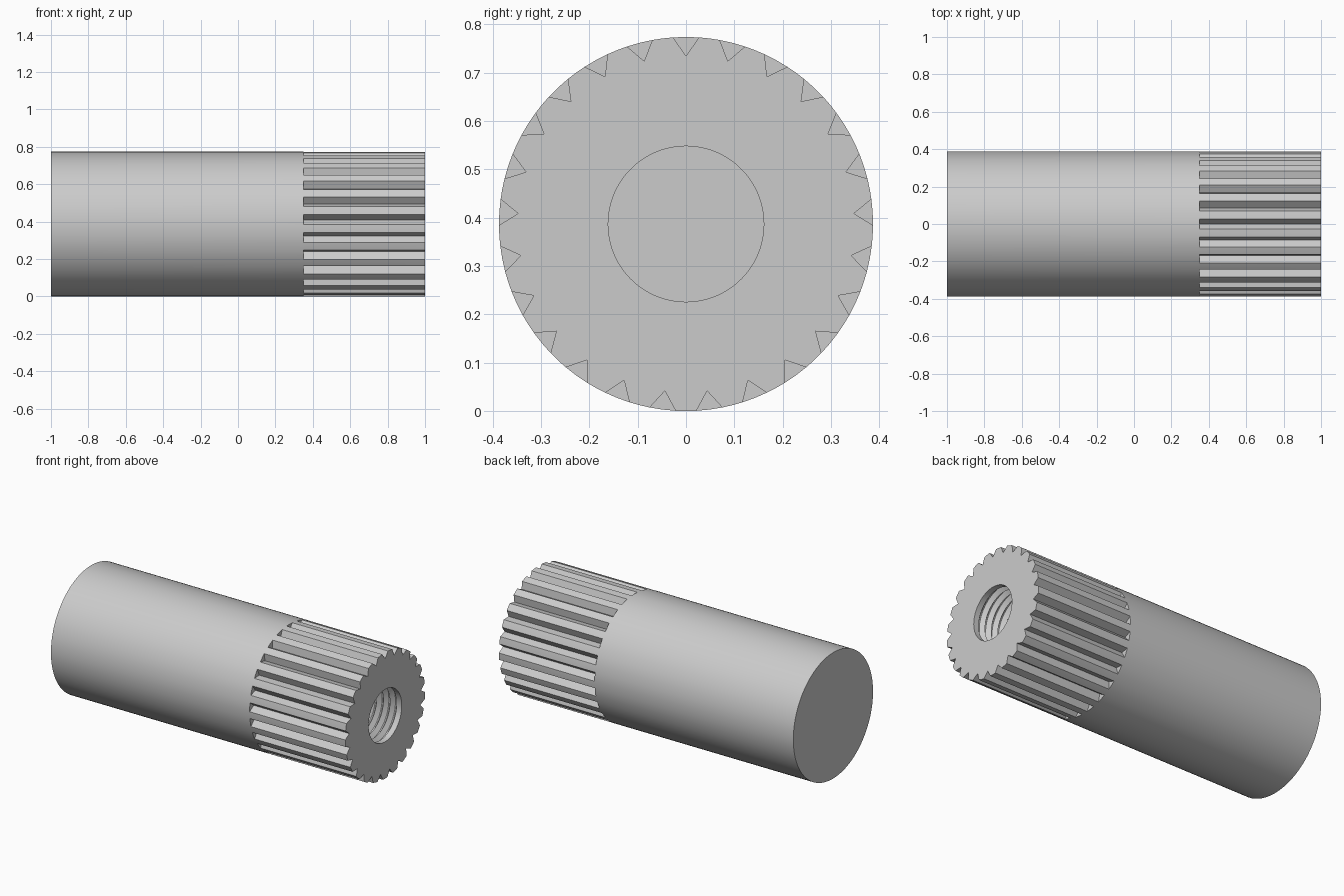
import bpy, bmesh, math

if "Cube" in bpy.data.objects:
    bpy.data.objects.remove(bpy.data.objects["Cube"])

R = 0.387          # shaft radius, also height of the axis
NOTCH_R = 0.348    # radius at the bottom of each notch
BORE_R = 0.161
TEETH = 25
STEP = 360 / TEETH

steel = bpy.data.materials.new("grey_steel")
steel.diffuse_color = (0.6, 0.6, 0.6, 1)
steel.use_nodes = True
steel.node_tree.nodes["Principled BSDF"].inputs["Base Color"].default_value = steel.diffuse_color

# Angles around the axis: notch edge, notch bottom, notch edge, middle of rib
ANGLES = [math.radians(k * STEP + a) for k in range(TEETH) for a in (-4, 0, 4, 7.2)]


def loft(name, rings, cap_start=False, cap_end=False):
    """Skin rings given as (x, radius, radius at notch bottoms)."""
    bm = bmesh.new()
    loops, prev = [], None
    for x, r, tip in rings:
        loop = []
        for i, a in enumerate(ANGLES):
            rad = tip if i % 4 == 1 else r
            key = (x, rad)
            if prev and prev[i][1] == key:      # share the unchanged rim points
                loop.append(prev[i])
            else:
                v = bm.verts.new((x, rad * math.sin(a), R + rad * math.cos(a)))
                loop.append((v, key))
        loops.append([p[0] for p in loop])
        prev = loop
    n = len(ANGLES)
    for a, b in zip(loops, loops[1:]):
        for i in range(n):
            j = (i + 1) % n
            corners = list(dict.fromkeys((a[i], a[j], b[j], b[i])))
            if len(corners) > 2:
                bm.faces.new(corners)
    if cap_start:
        bm.faces.new(loops[0][::-1])
    if cap_end:
        bm.faces.new(loops[-1])
    # Every surface is skinned in the same direction, so one flip check suffices
    bm.normal_update()
    me = bpy.data.meshes.new(name)
    bm.to_mesh(me)
    bm.free()
    me.materials.append(steel)
    ob = bpy.data.objects.new(name, me)
    bpy.context.collection.objects.link(ob)
    bpy.ops.object.select_all(action='DESELECT')
    ob.select_set(True)
    bpy.context.view_layer.objects.active = ob
    bpy.ops.object.shade_smooth_by_angle(angle=math.radians(25))
    return ob


# Plain shaft, splined end and annular end face
loft("splined_shaft", [
    (-1, R, R),
    (0.35, R, R),
    (0.35, R, NOTCH_R),
    (1, R, NOTCH_R),
    (1, BORE_R, BORE_R),
], cap_start=True)

# Blind threaded bore: short plain lip, then V grooves cut outward
PITCH, DEPTH_R = 0.045, 0.187
rings = [(1, BORE_R, BORE_R)]
x = 0.965
for _ in range(14):
    for dx, r in ((0, BORE_R), (0.019, DEPTH_R), (0.026, DEPTH_R)):
        rings.append((x - dx, r, r))
    x -= PITCH
rings += [(x, BORE_R, BORE_R), (x - 0.03, BORE_R, BORE_R)]
loft("threaded_bore", rings, cap_end=True)
